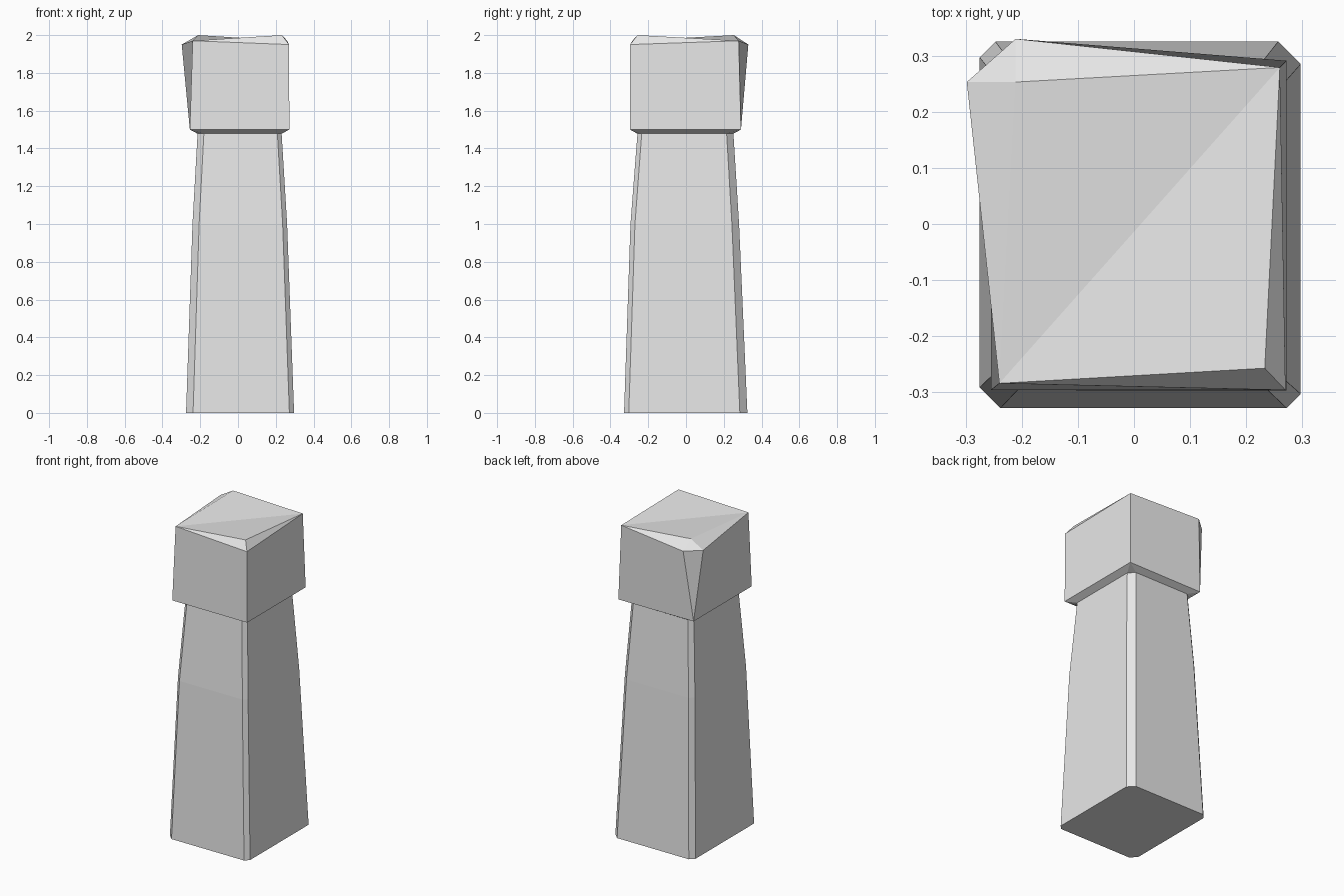
import bpy
import bmesh

if "Cube" in bpy.data.objects:
    bpy.data.objects.remove(bpy.data.objects["Cube"], do_unlink=True)

stone = bpy.data.materials.new("grey stone")
stone.use_nodes = True
colour = (0.8, 0.8, 0.8, 1)
stone.diffuse_color = colour
stone.node_tree.nodes["Principled BSDF"].inputs["Base Color"].default_value = colour

# Uneven corner cuts: front left, front right, back right, back left of the outline
CUTS = (0.037, 0.025, 0.040, 0.028)


def outline(x0, x1, y0, y1, z, size=1):
    """Rectangle with its four corners cut, two points per corner."""
    a, b, c, d = (cut * size for cut in CUTS)
    return [(x0, y0 + a, z), (x0 + a, y0, z), (x1 - b, y0, z), (x1, y0 + b, z),
            (x1, y1 - c, z), (x1 - c, y1, z), (x0 + d, y1, z), (x0, y1 - d, z)]


def finish(name, bm):
    bmesh.ops.recalc_face_normals(bm, faces=bm.faces[:])
    mesh = bpy.data.meshes.new(name)
    bm.to_mesh(mesh)
    bm.free()
    mesh.materials.append(stone)
    bpy.context.collection.objects.link(bpy.data.objects.new(name, mesh))


# Tapering shaft
neck = outline(-0.214, 0.231, -0.257, 0.251, 1.478, 0.9)
levels = [outline(-0.275, 0.297, -0.328, 0.325, 0),
          outline(-0.241, 0.260, -0.294, 0.281, 1.0, 0.95), neck]
bm = bmesh.new()
rings = [[bm.verts.new(p) for p in level] for level in levels]
bm.faces.new(rings[0][::-1])
for low, high in zip(rings, rings[1:]):
    for i in range(8):
        j = (i + 1) % 8
        bm.faces.new((low[i], low[j], high[j], high[i]))
finish("shaft", bm)

# Head block, flaring out from the neck to square lower corners
bm = bmesh.new()
ring = [bm.verts.new(p) for p in neck]
low = [bm.verts.new((x, y, 1.5)) for x, y in
       ((-0.255, -0.296), (0.272, -0.297), (0.272, 0.291), (-0.255, 0.288))]
for i in range(4):
    j = (i + 1) % 4
    bm.faces.new((ring[2 * i], ring[2 * i + 1], low[i]))
    bm.faces.new((ring[2 * i + 1], ring[2 * j], low[j], low[i]))

# Upper corners, two of them chipped
front_left = bm.verts.new((-0.240, -0.284, 1.97))
front_right = bm.verts.new((0.270, -0.296, 1.95))
front_chip = bm.verts.new((0.233, -0.257, 2.0))
back_right = bm.verts.new((0.260, 0.279, 1.97))
back_side = bm.verts.new((-0.298, 0.253, 1.95))
back_end = bm.verts.new((-0.211, 0.330, 1.95))
back_chip = bm.verts.new((-0.211, 0.253, 2.0))

for face in (
        # sides
        (low[0], low[1], front_right, front_left),
        (low[1], low[2], back_right, front_right),
        (low[2], low[3], back_end, back_right),
        (low[3], back_side, back_end),
        (low[3], low[0], front_left, back_side),
        # chipped rims
        (front_left, front_right, front_chip),
        (front_right, back_right, front_chip),
        (back_right, back_end, back_chip),
        (back_end, back_side, back_chip),
        (back_side, front_left, back_chip),
        # top, folded along a shallow valley
        (front_left, front_chip, back_right),
        (front_left, back_right, back_chip)):
    bm.faces.new(face)
finish("head_block", bm)
